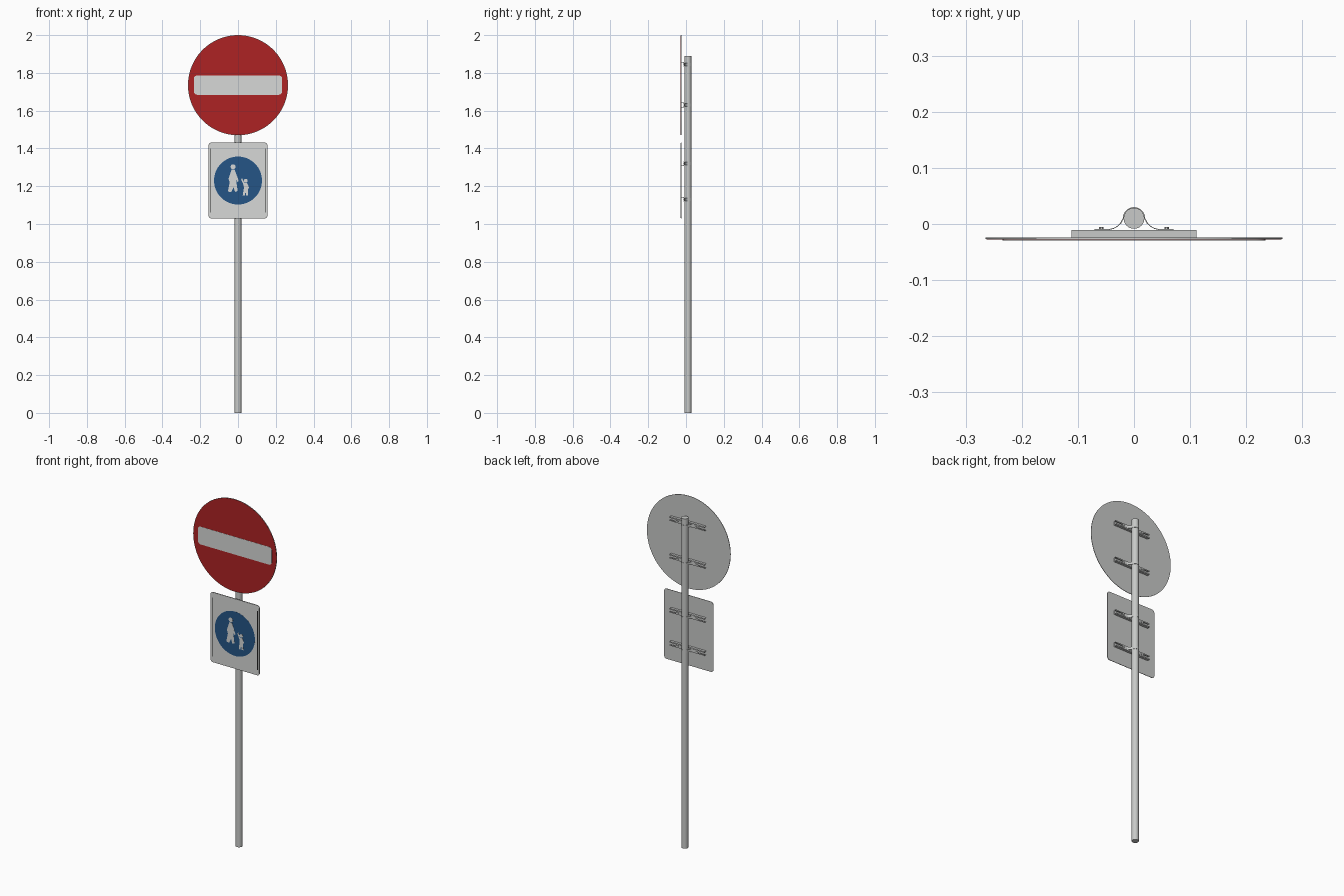
import bpy, bmesh, math

if "Cube" in bpy.data.objects:
    bpy.data.objects.remove(bpy.data.objects["Cube"])


def material(name, rgb):
    m = bpy.data.materials.new(name)
    m.diffuse_color = (*rgb, 1)
    m.use_nodes = True
    m.node_tree.nodes["Principled BSDF"].inputs["Base Color"].default_value = m.diffuse_color
    return m


METAL = material("galvanised_grey", (0.58, 0.59, 0.58))
WHITE = material("sign_white", (0.68, 0.69, 0.68))
RED = material("sign_red", (0.42, 0.016, 0.017))
BLUE = material("sign_blue", (0.018, 0.09, 0.24))
BLACK = material("line_black", (0.012, 0.012, 0.012))

PLACE = {
    "X": lambda u, v, d: (d, u, v),
    "Y": lambda u, v, d: (u, d, v),
    "Z": lambda u, v, d: (u, v, d),
}


def prism(name, pts, a, b, axis, mat):
    """Extrude a 2D outline from a to b along an axis."""
    bm = bmesh.new()
    put = PLACE[axis]
    lo = [bm.verts.new(put(u, v, a)) for u, v in pts]
    hi = [bm.verts.new(put(u, v, b)) for u, v in pts]
    bm.faces.new(lo)
    bm.faces.new(hi)
    n = len(pts)
    for i in range(n):
        j = (i + 1) % n
        bm.faces.new((lo[i], lo[j], hi[j], hi[i]))
    bmesh.ops.recalc_face_normals(bm, faces=bm.faces[:])
    me = bpy.data.meshes.new(name)
    bm.to_mesh(me)
    bm.free()
    me.materials.append(mat)
    ob = bpy.data.objects.new(name, me)
    bpy.context.collection.objects.link(ob)
    bpy.ops.object.select_all(action="DESELECT")
    ob.select_set(True)
    bpy.context.view_layer.objects.active = ob
    bpy.ops.object.shade_smooth_by_angle(angle=math.radians(30))
    return ob


def arc(cx, cy, r, a0, a1, n):
    return [(cx + r * math.cos(math.radians(a0 + (a1 - a0) * i / n)),
             cy + r * math.sin(math.radians(a0 + (a1 - a0) * i / n))) for i in range(n + 1)]


def circle(cx, cy, r, n=64):
    return arc(cx, cy, r, 0, 360, n)[:-1]


def rounded(cx, cy, hw, hh, r):
    pts = []
    for k, (sx, sy) in enumerate(((1, 1), (-1, 1), (-1, -1), (1, -1))):
        pts += arc(cx + sx * (hw - r), cy + sy * (hh - r), r, 90 * k, 90 * k + 90, 6)
    return pts


PY = 0.01                      # pole centre in y
BACK, FRONT = -0.0245, -0.027  # sign plate faces

# Pole
prism("pole", circle(0, PY, 0.0185, 32), 0, 1.89, "Z", METAL)

# Round no-entry sign: metal plate, red face, white bar
prism("round_plate", circle(0, 1.735, 0.265, 96), BACK, FRONT, "Y", METAL)
prism("round_red_face", circle(0, 1.735, 0.263, 96), FRONT, FRONT - 0.001, "Y", RED)
prism("white_bar", rounded(0, 1.735, 0.234, 0.051, 0.018), FRONT - 0.001, FRONT - 0.002, "Y", WHITE)

# Rectangular sign: metal plate, white face, black side lines, blue disc
prism("square_plate", rounded(0, 1.23, 0.156, 0.201, 0.016), BACK, FRONT, "Y", METAL)
prism("square_white_face", rounded(0, 1.23, 0.154, 0.199, 0.015), FRONT, FRONT - 0.001, "Y", WHITE)
for side, s in (("left", -1), ("right", 1)):
    prism(side + "_border_line", rounded(s * 0.144, 1.23, 0.002, 0.17, 0.0015),
          FRONT - 0.001, FRONT - 0.0015, "Y", BLACK)
prism("blue_disc", circle(0, 1.23, 0.127), FRONT - 0.001, FRONT - 0.0015, "Y", BLUE)

# Walking adult and child pictograms
figures = {
    "adult_head": circle(-0.026, 1.303, 0.013, 20),
    "adult_body": [(-0.034, 1.288), (-0.018, 1.288), (-0.008, 1.262), (0.004, 1.228), (-0.002, 1.222),
                   (-0.010, 1.235), (-0.002, 1.175), (-0.016, 1.170), (-0.024, 1.195),
                   (-0.036, 1.168), (-0.054, 1.172), (-0.044, 1.220), (-0.050, 1.240)],
    "child_head": circle(0.041, 1.229, 0.010, 20),
    "child_body": [(0.034, 1.217), (0.048, 1.217), (0.060, 1.190), (0.052, 1.188), (0.054, 1.150),
                   (0.043, 1.150), (0.040, 1.170), (0.034, 1.148), (0.025, 1.152),
                   (0.031, 1.190), (0.030, 1.205), (0.016, 1.238), (0.022, 1.243)],
}
for name, pts in figures.items():
    prism(name, pts, FRONT - 0.0015, FRONT - 0.002, "Y", WHITE)

# C-shaped rail section (y, z), open to the back with lips
half = [(BACK, 0.012), (-0.0105, 0.012), (-0.0105, 0.005), (-0.012, 0.005),
        (-0.012, 0.0105), (BACK + 0.0015, 0.0105)]
rail = half + [(y, -z) for y, z in reversed(half)]

# Strap outline (x, y): flange, curve, loop behind the pole, mirrored
def strap_side(r, y):
    return [(0.07, y), (0.044, y), (0.036, y + 0.002), (0.029, y + 0.006),
            (r + 0.004, y + 0.012)] + arc(0, PY, r, 0, 90, 12)


def full(pts):
    return pts + [(-x, y) for x, y in reversed(pts[:-1])]


strap = full(strap_side(0.0200, -0.009)) + full(strap_side(0.0184, -0.0105))[::-1]

for i, z in enumerate((1.845, 1.63, 1.32, 1.13), 1):
    prism(f"rail_{i}", [(y, z + v) for y, v in rail], -0.111, 0.111, "X", METAL)
    prism(f"clamp_strap_{i}", strap, z - 0.008, z + 0.008, "Z", METAL)
    for side, x in (("left", -0.058), ("right", 0.058)):
        prism(f"clamp_bolt_{side}_{i}", circle(x, z, 0.004, 6), -0.014, -0.005, "Y", METAL)
